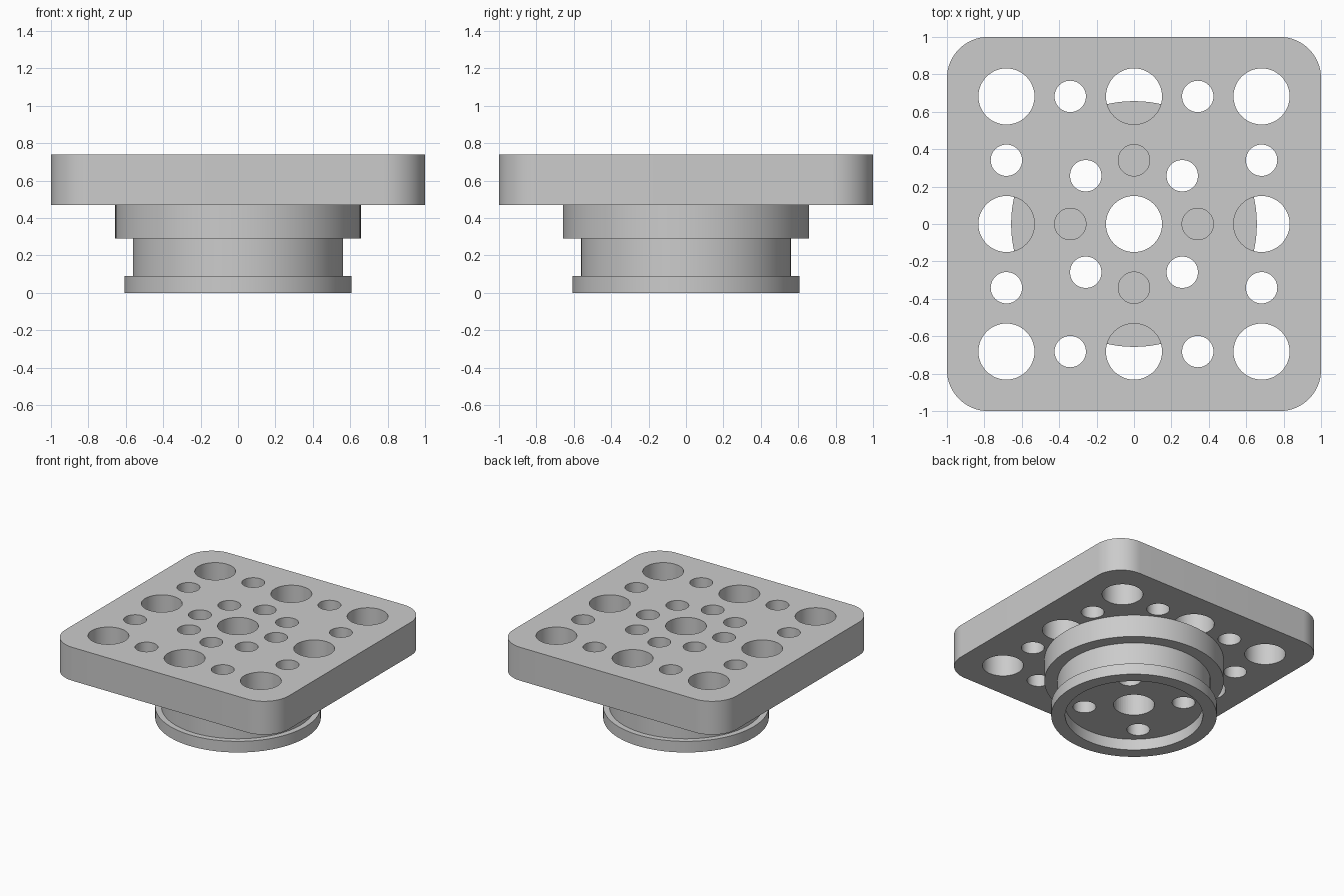
import bpy, bmesh, math

if "Cube" in bpy.data.objects:
    bpy.data.objects.remove(bpy.data.objects["Cube"], do_unlink=True)

grey = bpy.data.materials.new("plain grey")
grey.use_nodes = True
grey.diffuse_color = (0.6, 0.6, 0.6, 1)
grey.node_tree.nodes["Principled BSDF"].inputs["Base Color"].default_value = grey.diffuse_color

PLATE_BOTTOM, PLATE_TOP = 0.47, 0.74
BIG, SMALL = 0.15, 0.084      # hole radii
PITCH = 0.682                 # spacing of the large holes


def finish(name, bm):
    bmesh.ops.recalc_face_normals(bm, faces=bm.faces[:])
    mesh = bpy.data.meshes.new(name)
    bm.to_mesh(mesh)
    bm.free()
    mesh.materials.append(grey)
    obj = bpy.data.objects.new(name, mesh)
    bpy.context.collection.objects.link(obj)
    return obj


def prism(name, outline, z0, z1):
    bm = bmesh.new()
    face = bm.faces.new([bm.verts.new((x, y, z0)) for x, y in outline])
    extruded = bmesh.ops.extrude_face_region(bm, geom=[face])["geom"]
    top = [v for v in extruded if isinstance(v, bmesh.types.BMVert)]
    bmesh.ops.translate(bm, verts=top, vec=(0, 0, z1 - z0))
    return finish(name, bm)


def lathe(name, profile, steps=96):
    bm = bmesh.new()
    verts = [bm.verts.new((r, 0, z)) for r, z in profile]
    edges = [bm.edges.new(pair) for pair in zip(verts, verts[1:])]
    bmesh.ops.spin(bm, geom=verts + edges, cent=(0, 0, 0), axis=(0, 0, 1),
                   angle=math.tau, steps=steps)
    bmesh.ops.remove_doubles(bm, verts=bm.verts[:], dist=0.0001)
    return finish(name, bm)


def drill(obj, holes):
    """Cut vertical through holes given as (x, y, radius)."""
    bm = bmesh.new()
    for x, y, r in holes:
        made = bmesh.ops.create_cone(bm, cap_ends=True, segments=48,
                                     radius1=r, radius2=r, depth=3)
        bmesh.ops.translate(bm, verts=made["verts"], vec=(x, y, 0.5))
    cutter = finish("hole_cutter", bm)
    cutter.hide_render = True
    mod = obj.modifiers.new("holes", "BOOLEAN")
    mod.operation, mod.solver, mod.object = "DIFFERENCE", "EXACT", cutter
    bpy.ops.object.select_all(action="DESELECT")
    obj.select_set(True)
    bpy.context.view_layer.objects.active = obj
    bpy.ops.object.modifier_apply(modifier=mod.name)
    bpy.data.objects.remove(cutter, do_unlink=True)
    bpy.ops.object.shade_smooth_by_angle(angle=math.radians(30))


# Hole layout
signs = (-1, 1)
large = [(x * PITCH, y * PITCH, BIG) for x in (-1, 0, 1) for y in (-1, 0, 1)]
diagonal = [(x * 0.258, y * 0.258, SMALL) for x in signs for y in signs]
half = PITCH / 2
outer = [(x * half, y * PITCH, SMALL) for x in signs for y in signs]
outer += [(y, x, r) for x, y, r in outer]
blind = [(s * half, 0, SMALL) for s in signs] + [(0, s * half, SMALL) for s in signs]

# Square top plate with rounded corners
corner = 0.22
outline = []
for quarter, (sx, sy) in enumerate(((1, 1), (-1, 1), (-1, -1), (1, -1))):
    for i in range(17):
        a = (quarter + i / 16) * math.pi / 2
        outline.append((sx * (1 - corner) + corner * math.cos(a),
                        sy * (1 - corner) + corner * math.sin(a)))
plate = prism("top_plate", outline, PLATE_BOTTOM, PLATE_TOP)
drill(plate, large + diagonal + outer + blind)

# Stepped round mount: recess, foot lip, neck and flange
mount = lathe("round_mount", [
    (0, 0.09), (0.505, 0.09), (0.505, 0), (0.607, 0), (0.607, 0.09),
    (0.562, 0.09), (0.562, 0.29), (0.657, 0.29),
    (0.657, PLATE_BOTTOM), (0, PLATE_BOTTOM)])
drill(mount, [(0, 0, BIG)] + diagonal)
